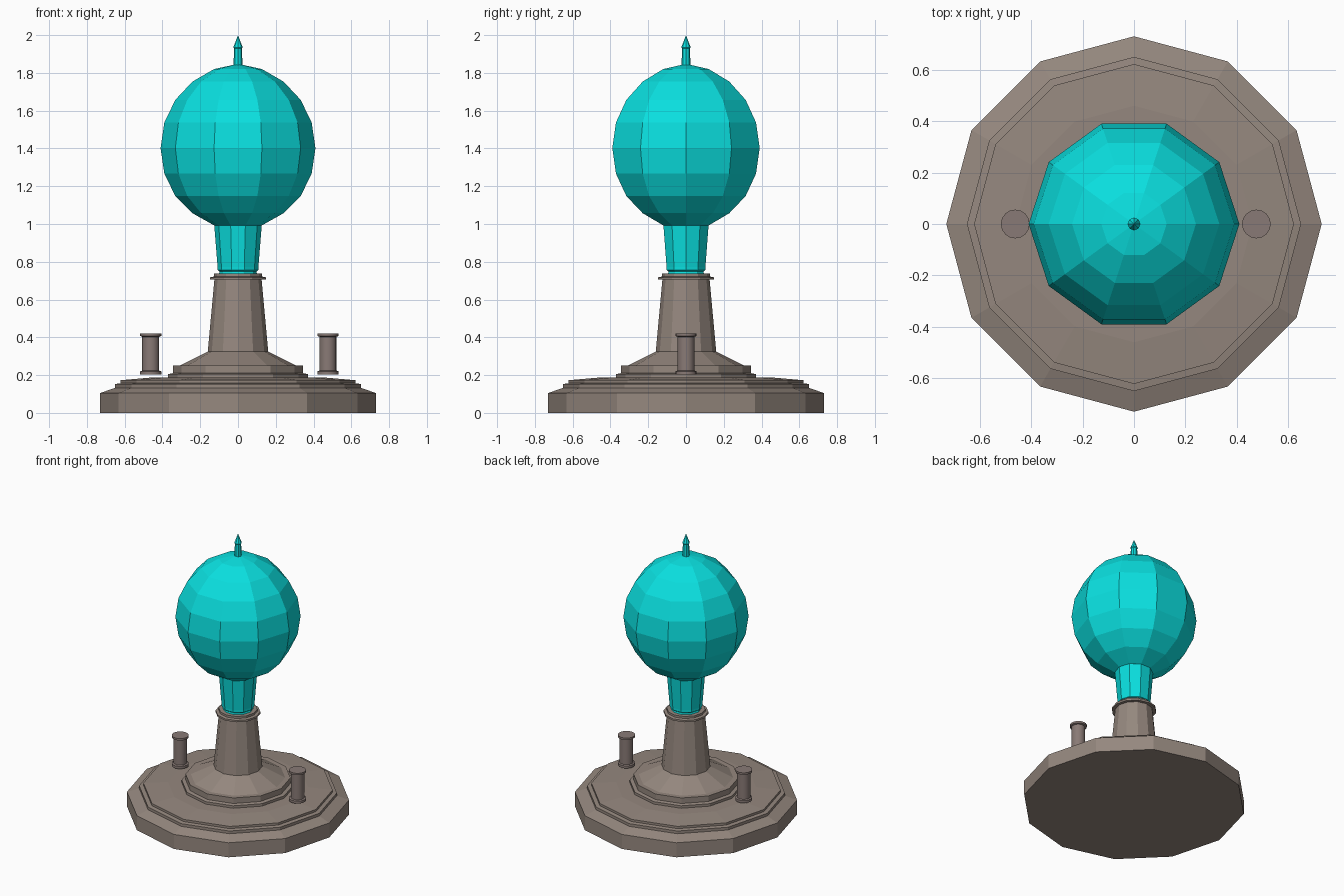
import bpy, bmesh, math

if "Cube" in bpy.data.objects:
    bpy.data.objects.remove(bpy.data.objects["Cube"])


def material(name, rgb):
    m = bpy.data.materials.new(name)
    m.diffuse_color = (*rgb, 1)
    m.use_nodes = True
    m.node_tree.nodes["Principled BSDF"].inputs["Base Color"].default_value = m.diffuse_color
    return m


def lathe(name, profile, sides, mat, x=0.0, smooth=False):
    """Revolve (radius, z) points around a vertical axis; radius 0 makes a pole."""
    bm = bmesh.new()
    rings = []
    for r, z in profile:
        if r == 0:
            rings.append([bm.verts.new((0, 0, z))] * sides)
        else:
            rings.append([bm.verts.new((r * math.cos(math.tau * i / sides),
                                        r * math.sin(math.tau * i / sides), z))
                          for i in range(sides)])
    for a, b in zip(rings, rings[1:]):
        for i in range(sides):
            j = (i + 1) % sides
            bm.faces.new(list(dict.fromkeys((a[i], a[j], b[j], b[i]))))
    # Flat caps on open ends
    if profile[0][0] > 0:
        bm.faces.new(rings[0][::-1])
    if profile[-1][0] > 0:
        bm.faces.new(rings[-1])
    bmesh.ops.recalc_face_normals(bm, faces=bm.faces)
    mesh = bpy.data.meshes.new(name)
    bm.to_mesh(mesh)
    bm.free()
    mesh.materials.append(mat)
    ob = bpy.data.objects.new(name, mesh)
    ob.location.x = x
    bpy.context.collection.objects.link(ob)
    if smooth:
        bpy.ops.object.select_all(action='DESELECT')
        ob.select_set(True)
        bpy.context.view_layer.objects.active = ob
        bpy.ops.object.shade_smooth_by_angle(angle=math.radians(40))
    return ob


stone = material("stone", (0.30, 0.245, 0.21))
dark_stone = material("dark_stone", (0.25, 0.195, 0.18))
teal = material("teal", (0.003, 0.74, 0.74))

# Stepped plinth with flared column and collar
lathe("base", [(0.73, 0), (0.73, 0.105), (0.65, 0.133), (0.65, 0.153),
               (0.622, 0.157), (0.622, 0.173), (0.46, 0.187), (0.37, 0.187),
               (0.37, 0.205), (0.345, 0.21), (0.345, 0.25), (0.31, 0.25),
               (0.16, 0.325), (0.125, 0.705), (0.147, 0.705), (0.147, 0.718),
               (0.127, 0.722), (0.127, 0.737)], 12, stone)

# Globe neck rising from the collar
lathe("neck", [(0.105, 0.72), (0.097, 0.748), (0.108, 0.756), (0.108, 0.772),
               (0.127, 1.01)], 10, teal)

# Faceted globe
lathe("globe", [(0.127, 0.993), (0.241, 1.057), (0.332, 1.148), (0.39, 1.267),
                (0.41, 1.402), (0.39, 1.537), (0.332, 1.657), (0.241, 1.754),
                (0.127, 1.82), (0, 1.848)], 10, teal)

# Pointed finial
lathe("finial", [(0.024, 1.83), (0.021, 1.93), (0.025, 1.935), (0, 2.0)], 8, teal)

# Two small flanged posts beside the column
for side, x in (("left", -0.462), ("right", 0.476)):
    lathe(f"{side}_post", [(0.056, 0.202), (0.056, 0.22), (0.045, 0.224),
                           (0.045, 0.403), (0.056, 0.407), (0.056, 0.421)],
          16, dark_stone, x, smooth=True)
